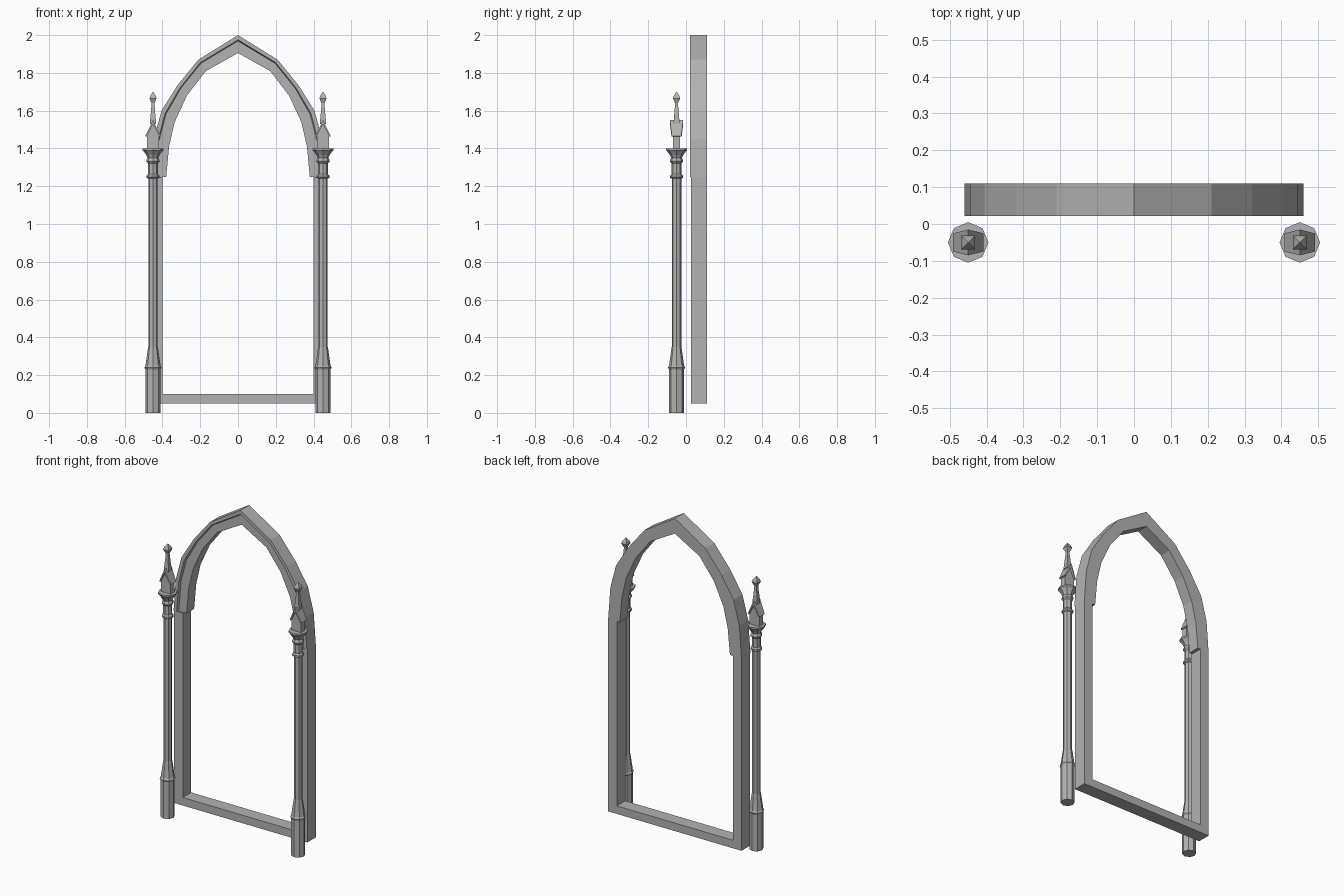
import bpy, bmesh, math
from mathutils import Vector

cube = bpy.data.objects.get("Cube")
if cube:
    bpy.data.objects.remove(cube, do_unlink=True)

stone = bpy.data.materials.new("grey_stone")
stone.use_nodes = True
GREY = (0.45, 0.45, 0.45, 1)
stone.diffuse_color = GREY
stone.node_tree.nodes["Principled BSDF"].inputs["Base Color"].default_value = GREY


def finish(name, bm):
    bmesh.ops.remove_doubles(bm, verts=bm.verts, dist=1e-5)
    bmesh.ops.recalc_face_normals(bm, faces=bm.faces)
    mesh = bpy.data.meshes.new(name)
    bm.to_mesh(mesh)
    bm.free()
    mesh.materials.append(stone)
    obj = bpy.data.objects.new(name, mesh)
    bpy.context.collection.objects.link(obj)
    return obj


def loft(name, rings):
    """Skin a row of equal closed rings and cap both ends."""
    bm = bmesh.new()
    rows = [[bm.verts.new(p) for p in ring] for ring in rings]
    for a, b in zip(rows, rows[1:]):
        for i in range(len(a)):
            j = (i + 1) % len(a)
            bm.faces.new((a[i], a[j], b[j], b[i]))
    bm.faces.new(rows[0])
    bm.faces.new(rows[-1])
    return finish(name, bm)


def turned(name, profile, sides, x, y, turn=0.0):
    """Faceted upright part from (radius, height) pairs."""
    angles = [turn + math.tau * i / sides for i in range(sides)]
    return loft(name, [[(x + r * math.cos(a), y + r * math.sin(a), z) for a in angles]
                       for r, z in profile])


def prism(name, outline, y0, y1):
    """Extrude an x-z outline along y."""
    return loft(name, [[(x, y, z) for x, z in outline] for y in (y0, y1)])


BACK, FRONT, RIM = 0.11, 0.027, 0.022
SPRING, SILL = 1.25, 0.05

# Square lower frame: two jambs and a sill in one U shape
half = [(0.46, SPRING), (0.46, SILL)]
inner = [(0.40, 0.10), (0.40, SPRING)]
prism("lower_frame", half + [(-x, z) for x, z in reversed(half)]
      + [(-x, z) for x, z in reversed(inner)] + inner, FRONT, BACK)

# Pointed arch: raised outer rim, narrow step, recessed inner band
outer_curve = [(0.46, 1.25), (0.445, 1.45), (0.405, 1.60), (0.32, 1.735), (0.21, 1.87), (0, 2.0)]
inner_curve = [(0.38, 1.25), (0.365, 1.41), (0.335, 1.54), (0.27, 1.68), (0.17, 1.81), (0, 1.905)]
pairs = [(Vector(o), Vector(i)) for o, i in zip(outer_curve, inner_curve)]
pairs += [(Vector((-o.x, o.y)), Vector((-i.x, i.y))) for o, i in reversed(pairs[:-1])]
section = [(0, BACK), (0, RIM), (0.26, RIM), (0.33, 0.036), (1, 0.036), (1, BACK)]
rings = []
for o, i in pairs:
    points = [(o.lerp(i, t), y) for t, y in section]
    rings.append([(p.x, y, p.y) for p, y in points])
loft("pointed_arch", rings)

# Column and pinnacle outlines
column = [(0.040, 0), (0.040, 0.23), (0.046, 0.24), (0.040, 0.25), (0.028, 0.335), (0.025, 0.35),
          (0.025, 1.24), (0.034, 1.245), (0.034, 1.255), (0.026, 1.265), (0.026, 1.32),
          (0.034, 1.33), (0.034, 1.34), (0.028, 1.35), (0.035, 1.365), (0.050, 1.385),
          (0.055, 1.39), (0.055, 1.40)]
spire = [(0.016, 1.53), (0.015, 1.55), (0.009, 1.62), (0.008, 1.64),
         (0.019, 1.665), (0.014, 1.68), (0.001, 1.70)]
CY = -0.05

for side, cx in (("left", 0.45), ("right", -0.45)):
    turned(side + "_column", column, 8, cx, CY)

    # Small gabled block on the capital
    block = [(-0.033, 1.39), (0.033, 1.39), (0.033, 1.47), (0, 1.54), (-0.033, 1.47)]
    prism(side + "_gable_block", [(cx + x, z) for x, z in block], CY - 0.018, CY + 0.018)

    # Roof slabs, longer at the ridge than at the eaves
    roof = [(-0.041, 1.465), (0, 1.55), (0.041, 1.465), (0.033, 1.462), (0, 1.53), (-0.033, 1.462)]
    ends = []
    for s in (-1, 1):
        ends.append([(cx + x, CY + s * (0.035 - 0.25 * abs(x)), z) for x, z in roof])
    loft(side + "_gable_roof", ends)

    # Square spire ending in a bud
    root2 = math.sqrt(2)
    turned(side + "_spire", [(r * root2, z) for r, z in spire], 4, cx, CY, math.pi / 4)
